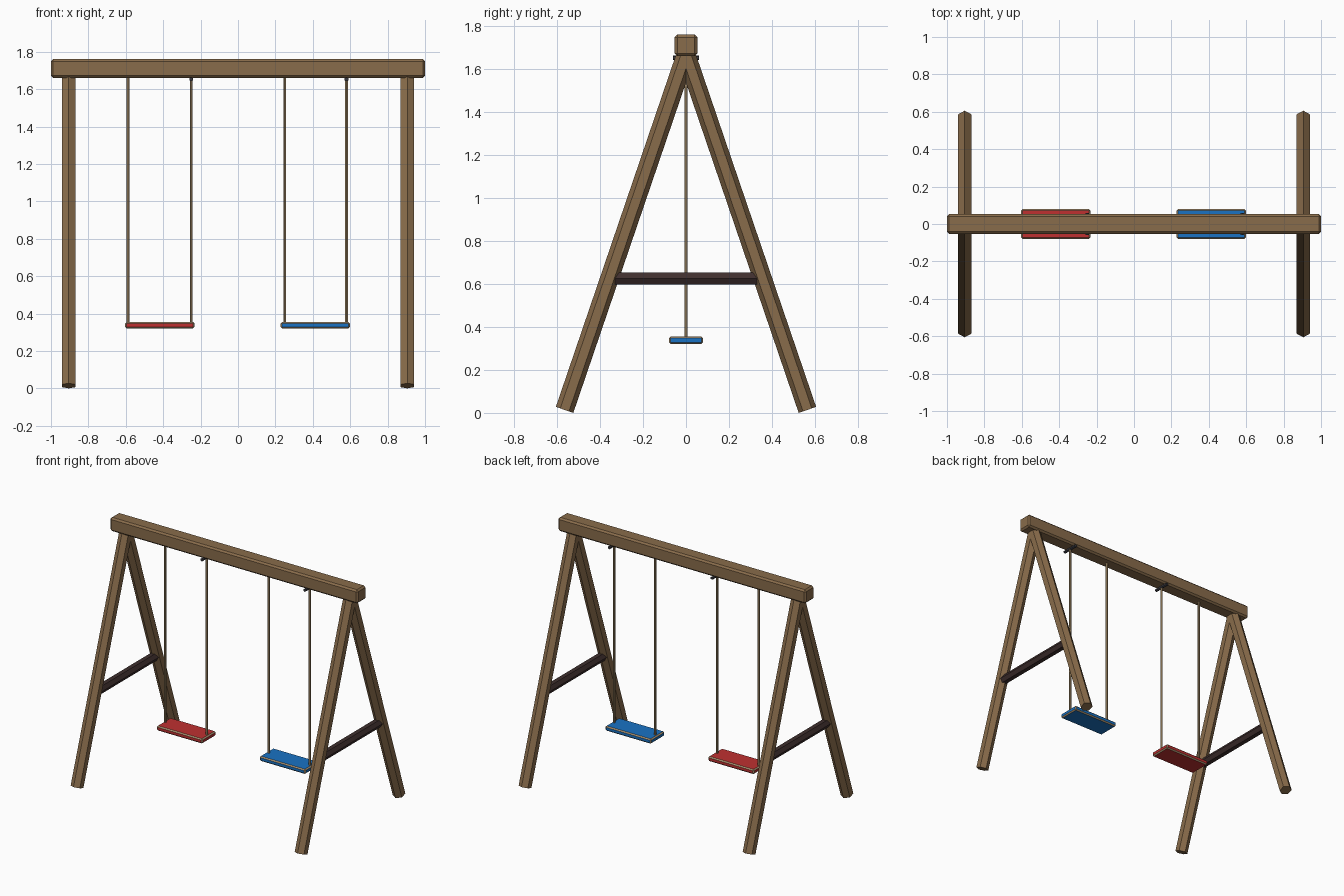
import bpy
import bmesh
import math
from mathutils import Vector

if "Cube" in bpy.data.objects:
    bpy.data.objects.remove(bpy.data.objects["Cube"])


def material(name, rgb):
    m = bpy.data.materials.new(name)
    m.diffuse_color = (*rgb, 1)
    m.use_nodes = True
    m.node_tree.nodes["Principled BSDF"].inputs["Base Color"].default_value = m.diffuse_color
    return m


WOOD = material("wood", (0.25, 0.15, 0.07))
DARK_WOOD = material("dark_wood", (0.05, 0.028, 0.027))
ROPE = material("rope", (0.36, 0.25, 0.13))
METAL = material("metal", (0.04, 0.04, 0.05))
RED = material("red", (0.52, 0.03, 0.03))
BLUE = material("blue", (0.01, 0.17, 0.55))
TRIM = material("seat_trim", (0.40, 0.28, 0.16))


def finish(name, bm, mats):
    bmesh.ops.recalc_face_normals(bm, faces=bm.faces)
    me = bpy.data.meshes.new(name)
    bm.to_mesh(me)
    bm.free()
    for m in mats:
        me.materials.append(m)
    ob = bpy.data.objects.new(name, me)
    bpy.context.collection.objects.link(ob)
    return ob


def prism(name, p0, p1, radius, sides, out, mat):
    """Regular prism from p0 to p1 with one corner pointing towards out."""
    p0, p1 = Vector(p0), Vector(p1)
    axis = (p1 - p0).normalized()
    out = Vector(out)
    u = (out - axis * out.dot(axis)).normalized()
    v = axis.cross(u)
    bm = bmesh.new()
    rings = []
    for p in (p0, p1):
        angles = [2 * math.pi * i / sides for i in range(sides)]
        rings.append([bm.verts.new(p + radius * (u * math.cos(a) + v * math.sin(a)))
                      for a in angles])
    for i in range(sides):
        j = (i + 1) % sides
        bm.faces.new((rings[0][i], rings[0][j], rings[1][j], rings[1][i]))
    bm.faces.new(rings[0])
    bm.faces.new(rings[1])
    return finish(name, bm, [mat])


def chamfered_box(name, center, size, chamfer, mats):
    """Box with chamfered edges; a second material colours the chamfers."""
    bm = bmesh.new()
    bmesh.ops.create_cube(bm, size=1)
    for vert in bm.verts:
        vert.co = Vector(center) + vert.co * Vector(size)
    bmesh.ops.bevel(bm, geom=bm.edges[:], offset=chamfer, segments=1,
                    affect='EDGES', material=len(mats) - 1)
    return finish(name, bm, mats)


# Top beam
chamfered_box("top_beam", (0, 0, 1.71), Vector((2.0, 0.105, 0.10)), 0.012, [WOOD])

# A-frame legs and cross braces
for side, x in (("left", -0.905), ("right", 0.905)):
    for place, s in (("front", -1), ("back", 1)):
        prism(f"{side}_{place}_leg", (x, s * 0.565, 0.014), (x, 0, 1.67),
              0.043, 6, (0, 1, 0), WOOD)
    prism(f"{side}_brace", (x, -0.35, 0.626), (x, 0.35, 0.626),
          0.032, 6, (1, 0, 0), DARK_WOOD)

# Swings: seat, two ropes and a hanger bar on the right-hand rope
for side, cx, x0, x1, colour in (("left", -0.418, -0.588, -0.251, RED),
                                 ("right", 0.413, 0.249, 0.580, BLUE)):
    chamfered_box(f"{side}_seat", (cx, 0, 0.338), Vector((0.37, 0.16, 0.035)), 0.008,
                  [colour, TRIM])
    for place, x in (("left", x0), ("right", x1)):
        prism(f"{side}_swing_{place}_rope", (x, 0, 0.35), (x, 0, 1.67),
              0.008, 6, (0, 1, 0), ROPE)
    prism(f"{side}_hanger_bar", (x1, -0.06, 1.653), (x1, 0.06, 1.653),
          0.011, 6, (0, 0, 1), METAL)
